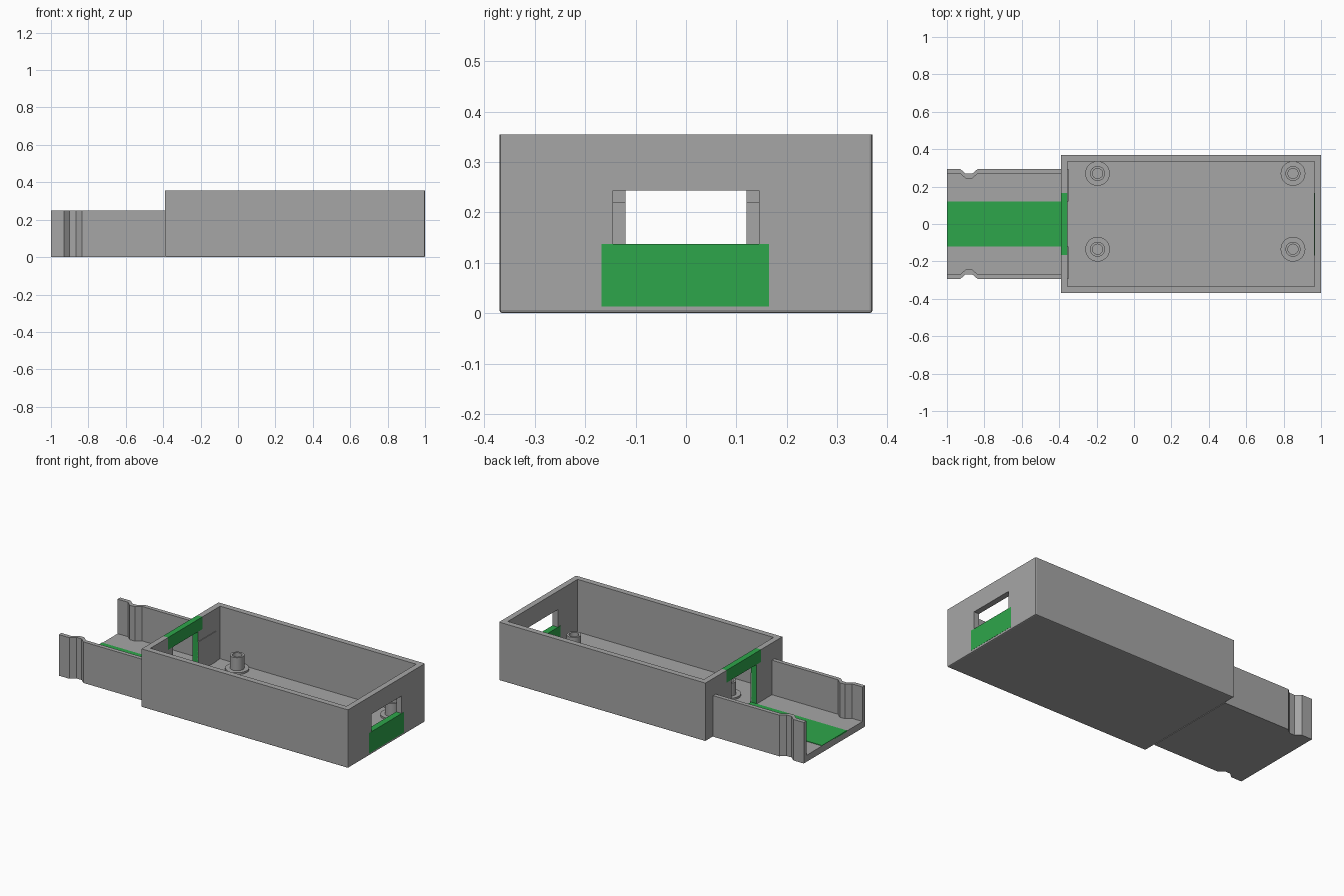
import bpy, bmesh, math

if "Cube" in bpy.data.objects:
    bpy.data.objects.remove(bpy.data.objects["Cube"])

def material(name, rgb):
    m = bpy.data.materials.new(name)
    m.diffuse_color = (*rgb, 1)
    m.use_nodes = True
    m.node_tree.nodes["Principled BSDF"].inputs["Base Color"].default_value = m.diffuse_color
    return m

GRAY = material("plain gray", (0.38, 0.38, 0.38))
GREEN = material("bright green", (0.027, 0.38, 0.07))

def finish(name, bm, mat):
    bmesh.ops.recalc_face_normals(bm, faces=bm.faces)
    me = bpy.data.meshes.new(name)
    bm.to_mesh(me)
    bm.free()
    ob = bpy.data.objects.new(name, me)
    bpy.context.collection.objects.link(ob)
    me.materials.append(mat)
    return ob

def prism(name, outline, z0, z1, mat=GRAY):
    """Extrude an xy outline upwards."""
    bm = bmesh.new()
    f = bm.faces.new([bm.verts.new((x, y, z0)) for x, y in outline])
    ext = bmesh.ops.extrude_face_region(bm, geom=[f])["geom"]
    bmesh.ops.translate(bm, vec=(0, 0, z1 - z0),
                        verts=[v for v in ext if isinstance(v, bmesh.types.BMVert)])
    return finish(name, bm, mat)

def block(name, x0, x1, y0, y1, z0, z1, mat=GRAY):
    return prism(name, [(x0, y0), (x1, y0), (x1, y1), (x0, y1)], z0, z1, mat)

def cut(ob, cutter):
    m = ob.modifiers.new("cut", 'BOOLEAN')
    m.operation, m.solver, m.object = 'DIFFERENCE', 'EXACT', cutter
    bpy.context.view_layer.objects.active = ob
    bpy.ops.object.modifier_apply(modifier=m.name)
    bpy.data.objects.remove(cutter)

def revolve(name, profile, loc, n=32):
    """Turn a closed (radius, z) profile around z."""
    bm = bmesh.new()
    rings = [[bm.verts.new((loc[0] + r * math.cos(2 * math.pi * i / n),
                            loc[1] + r * math.sin(2 * math.pi * i / n), z))
              for i in range(n)] for r, z in profile]
    for a, b in zip(rings, rings[1:] + rings[:1]):
        for i in range(n):
            j = (i + 1) % n
            bm.faces.new((a[i], a[j], b[j], b[i]))
    ob = finish(name, bm, GRAY)
    bpy.context.view_layer.objects.active = ob
    ob.select_set(True)
    bpy.ops.object.shade_smooth_by_angle(angle=math.radians(35))
    ob.select_set(False)
    return ob

FLOOR = 0.035

# Main case: softened bottom and right-end corners, open top
case = block("case", -0.39, 1, -0.37, 0.37, 0, 0.355)
bm = bmesh.new()
bm.from_mesh(case.data)
edges = [e for e in bm.edges
         if all(v.co.z < 0.01 for v in e.verts) or all(v.co.x > 0.9 for v in e.verts)
         and abs(e.verts[0].co.z - e.verts[1].co.z) > 0.1]
bmesh.ops.bevel(bm, geom=edges, offset=0.006, segments=2, affect='EDGES', profile=0.5)
bm.to_mesh(case.data)
bm.free()
cut(case, block("cavity", -0.355, 0.965, -0.335, 0.335, FLOOR, 0.5))
cut(case, block("doorway", -0.5, -0.3, -0.12, 0.12, FLOOR, 0.5))
cut(case, block("lintel_slot", -0.5, -0.3, -0.165, 0.165, 0.28, 0.5))
cut(case, block("window", 0.9, 1.1, -0.145, 0.145, 0.08, 0.243))

# Green door jambs
case.data.materials.append(GREEN)
for p in case.data.polygons:
    if p.center.x < -0.35 and abs(p.normal.y) > 0.9 and abs(abs(p.center.y) - 0.12) < 0.002:
        p.material_index = 1

# Green lintel over the doorway and sill in the window
block("lintel", -0.39, -0.355, -0.165, 0.165, 0.28, 0.355, GREEN)
sill = block("window_sill", 0.963, 1.001, -0.168, 0.165, 0.013, 0.137, GREEN)

# Pads beside the doorway on the inside
for s in (-1, 1):
    a, b = sorted((s * 0.12, s * 0.295))
    block("doorway_pad", -0.356, -0.351, a, b, FLOOR, 0.22)

# Tray with pinched side walls
def tray_outline(y, x0, x1):
    side = [(x0, y), (-0.93, y), (-0.9, y - 0.026), (-0.865, y - 0.026), (-0.835, y), (x1, y)]
    return side + [(x, -v) for x, v in reversed(side)]

tray = prism("tray", tray_outline(0.295, -1, -0.39), 0, 0.25)
cut(tray, prism("tray_cavity", tray_outline(0.27, -1.1, -0.3), FLOOR + 0.005, 0.4))
block("tray_strip", -1, -0.355, -0.12, 0.12, FLOOR, FLOOR + 0.008, GREEN)

# Screw posts with a foot flange and a bored hole
for x in (-0.195, 0.85):
    for y in (-0.135, 0.27):
        revolve("screw_post", [(0.027, FLOOR + 0.002), (0.027, 0.127), (0.04, 0.127),
                               (0.04, 0.048), (0.066, 0.048), (0.066, FLOOR + 0.002)], (x, y))
